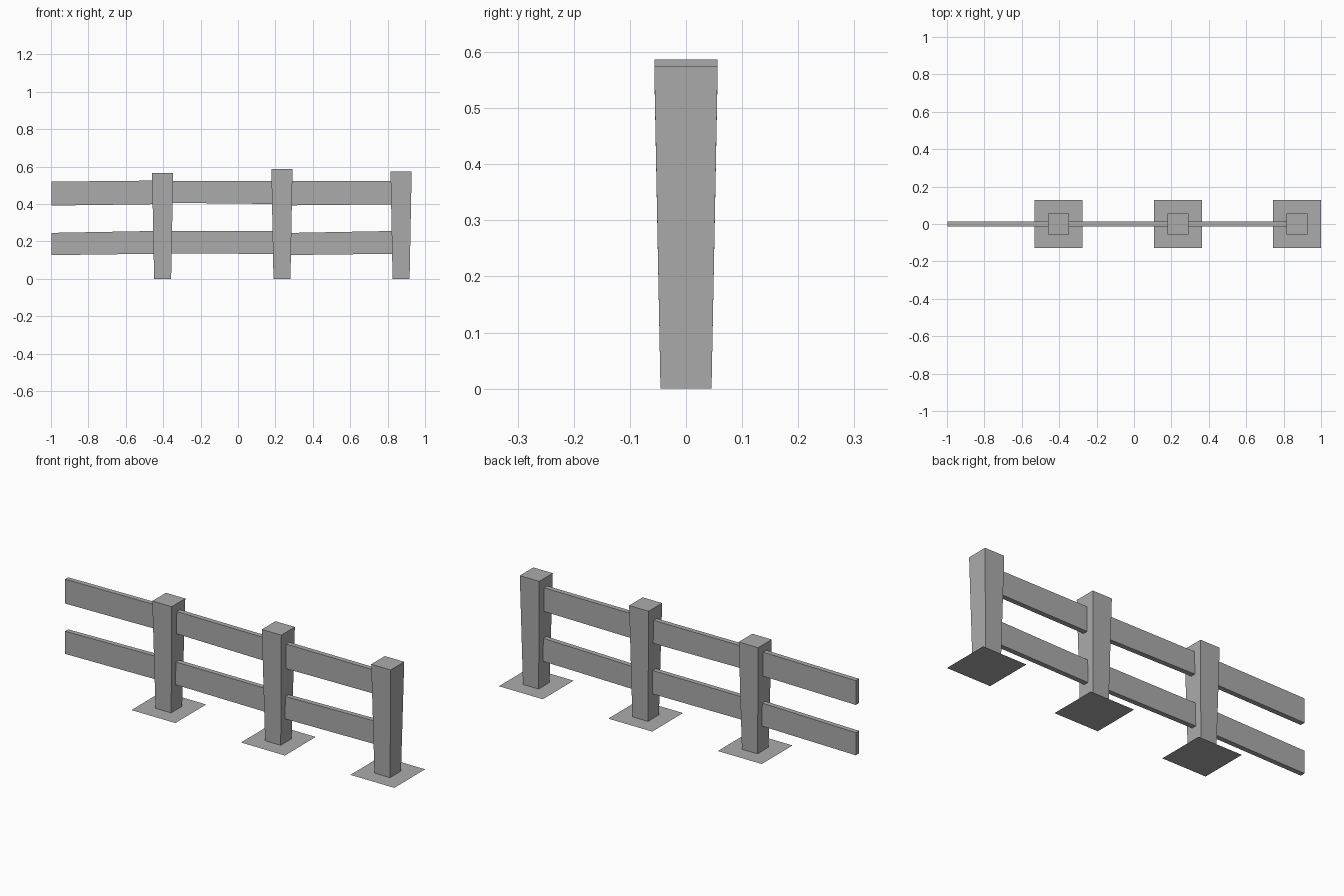
import bpy
import bmesh

cube = bpy.data.objects.get("Cube")
if cube:
    bpy.data.objects.remove(cube, do_unlink=True)

# Single grey material
grey = bpy.data.materials.new("plain grey")
grey.use_nodes = True
colour = (0.41, 0.41, 0.41, 1)
grey.diffuse_color = colour
grey.node_tree.nodes["Principled BSDF"].inputs["Base Color"].default_value = colour


def finish(name, bm):
    bmesh.ops.recalc_face_normals(bm, faces=bm.faces)
    mesh = bpy.data.meshes.new(name)
    bm.to_mesh(mesh)
    bm.free()
    mesh.materials.append(grey)
    bpy.context.collection.objects.link(bpy.data.objects.new(name, mesh))


def post(name, x, height, bottom=0.0455, top=0.0565):
    """Square post that widens towards its top."""
    bm = bmesh.new()
    bmesh.ops.create_cube(bm, size=2)
    for v in bm.verts:
        half = top if v.co.z > 0 else bottom
        v.co = (x + v.co.x * half, v.co.y * half, height if v.co.z > 0 else 0)
    finish(name, bm)


def base_plate(name, x, half=0.128):
    """Flat square sheet on the ground, facing up."""
    bm = bmesh.new()
    bmesh.ops.create_grid(bm, x_segments=1, y_segments=1, size=half)
    bmesh.ops.translate(bm, verts=bm.verts, vec=(x, 0, 0))
    finish(name, bm)


def rail(name, start, end, half=0.013):
    """Thin board between two (x, bottom, top) ends."""
    bm = bmesh.new()
    bmesh.ops.create_cube(bm, size=2)
    for v in bm.verts:
        x, low, high = end if v.co.x > 0 else start
        v.co = (x, v.co.y * half, high if v.co.z > 0 else low)
    finish(name, bm)


# Posts and their ground plates
post_x = (-0.403, 0.235, 0.872)
for label, x, height in zip(("right", "middle", "left"), post_x, (0.566, 0.587, 0.574)):
    post(label + "_post", x, height)
    base_plate(label + "_base_plate", x)

# Boards, each running into the centre of a post
a, b, c = post_x
rail("right_upper_rail", (-0.998, 0.392, 0.52), (a, 0.40, 0.526))
rail("right_lower_rail", (-0.998, 0.127, 0.246), (a, 0.135, 0.257))
rail("middle_upper_rail", (a, 0.407, 0.524), (b, 0.40, 0.522))
rail("middle_lower_rail", (a, 0.137, 0.257), (b, 0.133, 0.257))
rail("left_upper_rail", (b, 0.393, 0.523), (c, 0.399, 0.523))
rail("left_lower_rail", (b, 0.127, 0.245), (c, 0.135, 0.257))
